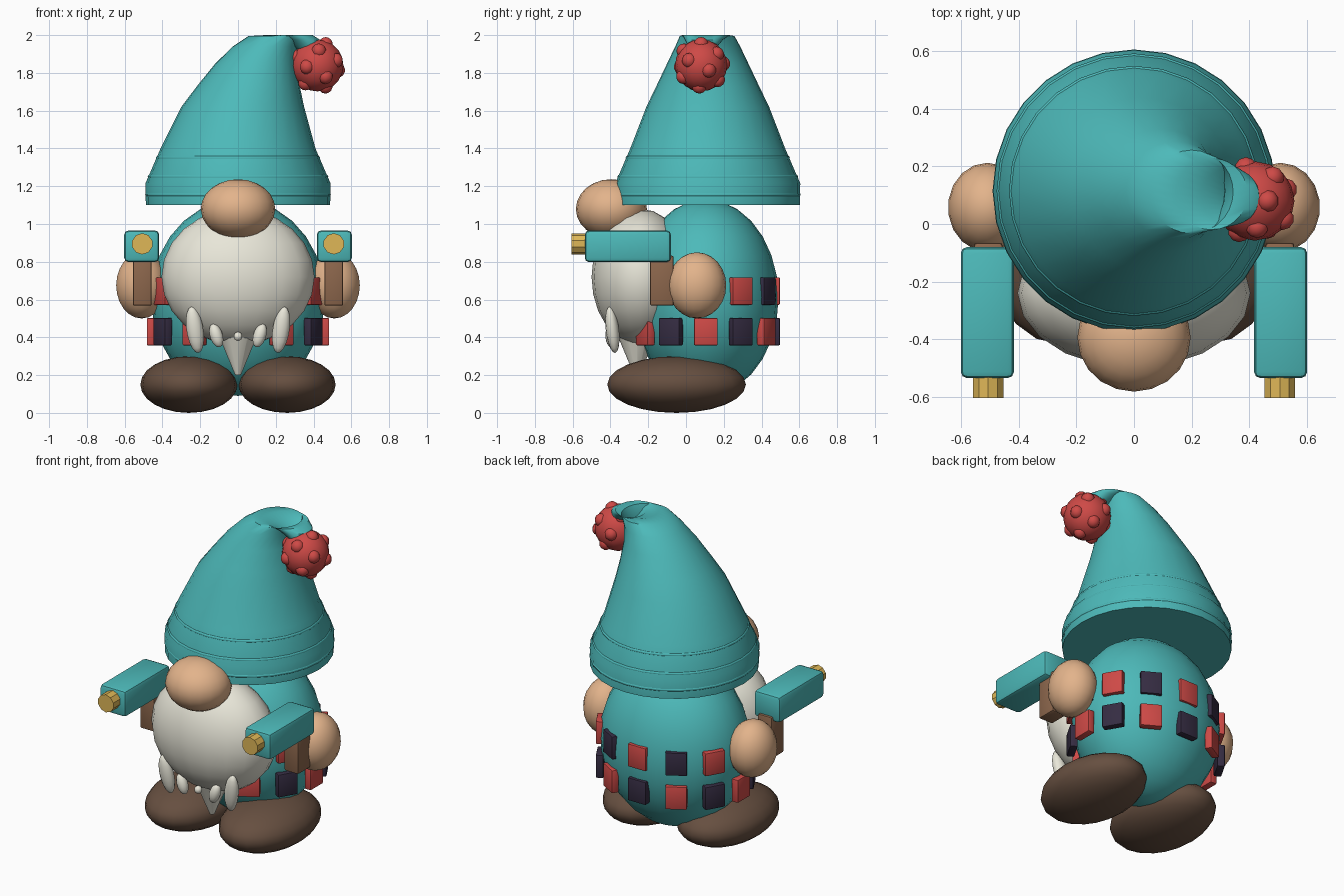
import bpy, bmesh, math
from mathutils import Vector, Matrix

if "Cube" in bpy.data.objects:
    bpy.data.objects.remove(bpy.data.objects["Cube"])


def material(name, rgb):
    m = bpy.data.materials.new(name)
    m.diffuse_color = (*[(c / 255) ** 2.2 for c in rgb], 1)
    m.use_nodes = True
    m.node_tree.nodes["Principled BSDF"].inputs["Base Color"].default_value = m.diffuse_color
    return m


TEAL = material("teal", (78, 184, 184))
CREAM = material("cream", (232, 230, 216))
SKIN = material("skin", (226, 178, 138))
BOOT = material("boot_brown", (102, 80, 66))
WOOD = material("grip_brown", (140, 103, 78))
RED = material("red", (205, 75, 72))
NAVY = material("navy", (56, 48, 68))
GOLD = material("gold", (222, 182, 88))


def finish(name, bm, mat, smooth=True):
    bmesh.ops.recalc_face_normals(bm, faces=bm.faces)
    me = bpy.data.meshes.new(name)
    bm.to_mesh(me)
    bm.free()
    ob = bpy.data.objects.new(name, me)
    bpy.context.collection.objects.link(ob)
    me.materials.append(mat)
    if smooth:
        bpy.ops.object.select_all(action='DESELECT')
        ob.select_set(True)
        bpy.context.view_layer.objects.active = ob
        bpy.ops.object.shade_smooth_by_angle(angle=math.radians(40))
    return ob


def ball(name, loc, radii, mat, seg=20, rings=12, rot=Matrix()):
    bm = bmesh.new()
    m = Matrix.Translation(loc) @ rot @ Matrix.Diagonal((*radii, 1))
    bmesh.ops.create_uvsphere(bm, u_segments=seg, v_segments=rings, radius=1, matrix=m)
    return finish(name, bm, mat)


def cone(name, loc, r1, r2, depth, mat, seg, rot=Matrix()):
    bm = bmesh.new()
    bmesh.ops.create_cone(bm, cap_ends=True, segments=seg, radius1=r1, radius2=r2,
                          depth=depth, matrix=Matrix.Translation(loc) @ rot)
    return finish(name, bm, mat)


def box(name, loc, size, mat, bevel, rot=Matrix()):
    bm = bmesh.new()
    m = Matrix.Translation(loc) @ rot @ Matrix.Diagonal((*size, 1))
    bmesh.ops.create_cube(bm, size=1, matrix=m)
    bmesh.ops.bevel(bm, geom=bm.edges[:], offset=bevel, segments=2, profile=0.5, affect='EDGES')
    return finish(name, bm, mat)


def loft(name, rings, mat, seg=28):
    # stacked horizontal rings given as (x, y, z, radius)
    bm = bmesh.new()
    loops = []
    for x, y, z, r in rings:
        loops.append([bm.verts.new((x + r * math.cos(2 * math.pi * i / seg),
                                    y + r * math.sin(2 * math.pi * i / seg), z))
                      for i in range(seg)])
    for a, b in zip(loops, loops[1:]):
        for i in range(seg):
            j = (i + 1) % seg
            bm.faces.new((a[i], a[j], b[j], b[i]))
    bm.faces.new(loops[0][::-1])
    bm.faces.new(loops[-1])
    return finish(name, bm, mat)


# Round body
ball("body", (0, 0.105, 0.61), (0.46, 0.385, 0.52), TEAL, 24, 14)

# Two rows of alternating patches round the body, leaving the front to the beard
for row, z in enumerate((0.43, 0.645)):
    for k in range(12):
        if k == 9:
            continue
        a = k * math.pi / 6
        box(f"patch_{row}_{k}", (0.46 * math.cos(a), 0.105 + 0.37 * math.sin(a), z),
            (0.045, 0.125, 0.145), (RED, NAVY)[(k + row) % 2], 0.006,
            Matrix.Rotation(a, 4, 'Z'))

# Pointed hat, its tip folding over to one side
loft("hat", [(0, 0.115, 1.10, 0.488), (0, 0.115, 1.215, 0.49), (0, 0.115, 1.40, 0.41),
             (0.025, 0.115, 1.62, 0.325), (0.055, 0.115, 1.73, 0.272),
             (0.095, 0.115, 1.85, 0.215), (0.145, 0.115, 1.94, 0.172),
             (0.20, 0.112, 1.995, 0.145), (0.27, 0.105, 2.0, 0.125),
             (0.335, 0.095, 1.975, 0.10), (0.385, 0.085, 1.92, 0.065),
             (0.41, 0.08, 1.86, 0.03)], TEAL)

# Stitched bands on the hat, just breaking the surface
for i, (z, r) in enumerate(((1.155, 0.489), (1.25, 0.475), (1.35, 0.432))):
    bpy.ops.mesh.primitive_torus_add(major_segments=28, minor_segments=8, major_radius=r - 0.008,
                                     minor_radius=0.011, location=(0, 0.115, z))
    band = bpy.context.object
    band.name = f"hat_band_{i}"
    band.data.materials.append(TEAL)
    bpy.ops.object.shade_smooth_by_angle(angle=math.radians(60))

# Bobble with small tufts
centre = Vector((0.42, 0.08, 1.84))
ball("bobble", centre, (0.138,) * 3, RED, 16, 10)
for i in range(14):
    h = 1 - 2 * (i + 0.5) / 14
    a = i * 2.39996
    s = math.sqrt(1 - h * h)
    ball(f"bobble_tuft_{i}", centre + 0.118 * Vector((s * math.cos(a), s * math.sin(a), h)),
         (0.04,) * 3, RED, 10, 7)

# Beard with a central point and hanging locks
ball("beard", (0, -0.24, 0.72), (0.405, 0.26, 0.36), CREAM, 20, 12)
cone("beard_point", (0, -0.26, 0.32), 0.015, 0.115, 0.24, CREAM, 12)
ball("beard_lock_middle", (0, -0.40, 0.405), (0.024, 0.024, 0.024), CREAM, 10, 7)

# Nose
ball("nose", (0, -0.395, 1.08), (0.197, 0.188, 0.157), SKIN, 20, 12)

# Paired parts: locks, feet, hands and toy blasters
for s, side in ((-1, "left"), (1, "right")):
    ball(f"beard_lock_outer_{side}", (s * 0.228, -0.39, 0.44), (0.045, 0.035, 0.125), CREAM, 12, 9,
         Matrix.Rotation(s * 0.15, 4, 'Y') @ Matrix.Rotation(0.12, 4, 'X'))
    ball(f"beard_lock_inner_{side}", (s * 0.115, -0.395, 0.41), (0.034, 0.032, 0.065), CREAM, 12, 9,
         Matrix.Rotation(s * 0.3, 4, 'Y'))
    ball(f"foot_{side}", (s * 0.26, -0.05, 0.15), (0.257, 0.367, 0.15), BOOT, 20, 12)
    ball(f"hand_{side}", (s * 0.51, 0.058, 0.675), (0.137, 0.155, 0.175), SKIN, 18, 12)
    box(f"blaster_body_{side}", (s * 0.51, -0.308, 0.882), (0.185, 0.456, 0.167), TEAL, 0.022)
    box(f"blaster_grip_{side}", (s * 0.507, -0.128, 0.70), (0.10, 0.125, 0.265), WOOD, 0.01)
    cone(f"blaster_muzzle_{side}", (s * 0.507, -0.555, 0.895), 0.056, 0.056, 0.10, GOLD, 10,
         Matrix.Rotation(math.pi / 2, 4, 'X')).data.shade_flat()
